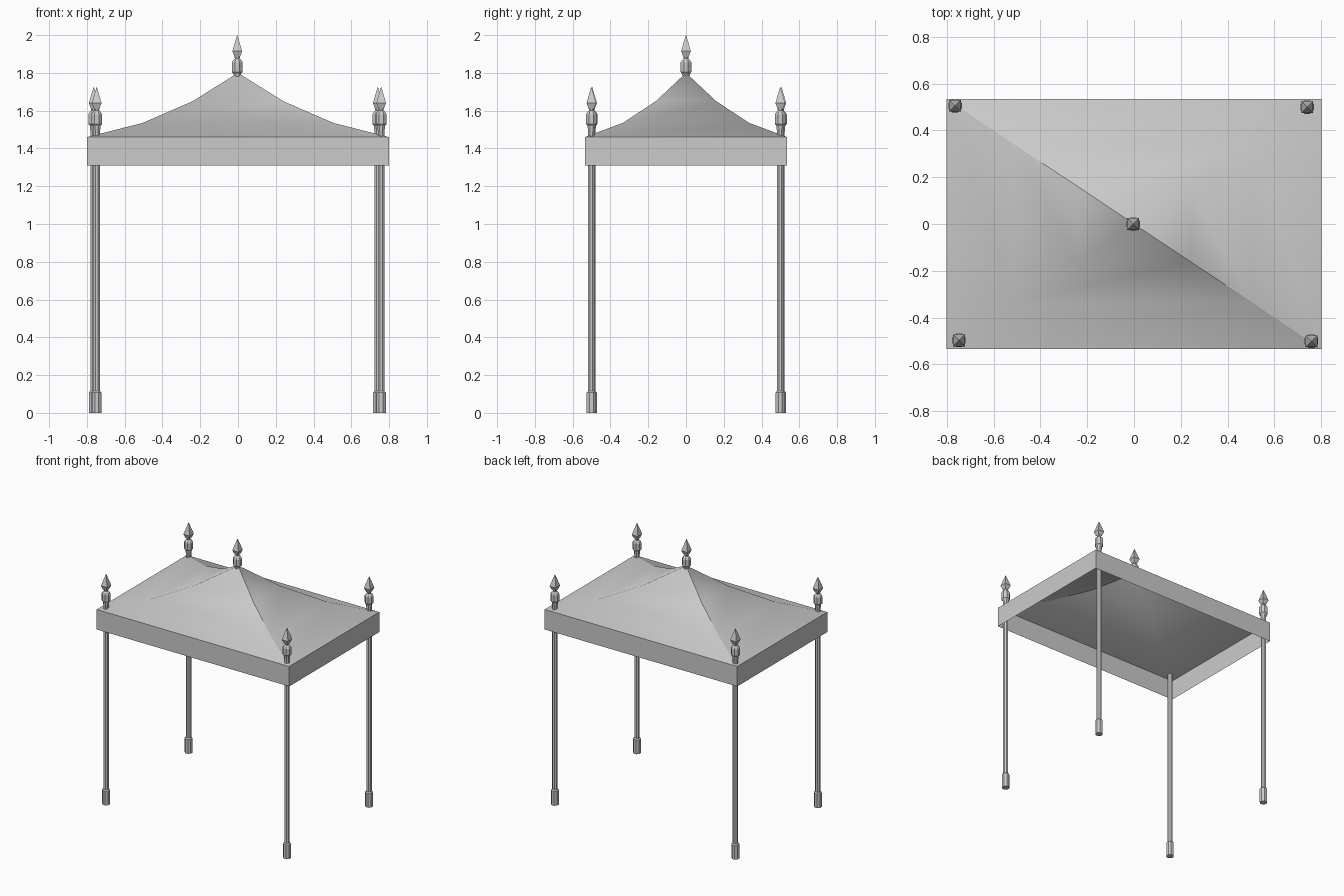
import bpy, bmesh, math

cube = bpy.data.objects.get("Cube")
if cube:
    bpy.data.objects.remove(cube, do_unlink=True)

grey = bpy.data.materials.new("light_grey")
grey.use_nodes = True
grey.diffuse_color = (0.6, 0.6, 0.6, 1)
grey.node_tree.nodes["Principled BSDF"].inputs["Base Color"].default_value = (0.6, 0.6, 0.6, 1)


def finish(name, bm, location=(0, 0, 0)):
    bmesh.ops.recalc_face_normals(bm, faces=bm.faces)
    mesh = bpy.data.meshes.new(name)
    bm.to_mesh(mesh)
    bm.free()
    mesh.materials.append(grey)
    obj = bpy.data.objects.new(name, mesh)
    obj.location = location
    bpy.context.collection.objects.link(obj)
    return obj


def turned(bm, profile, sides):
    """Faceted turned shape from (radius, height) pairs."""
    rings = []
    for r, z in profile:
        angles = [math.tau * (i + 0.5) / sides for i in range(sides)]
        rings.append([bm.verts.new((r * math.cos(a), r * math.sin(a), z)) for a in angles])
    for low, high in zip(rings, rings[1:]):
        for i in range(sides):
            j = (i + 1) % sides
            bm.faces.new((low[i], low[j], high[j], high[i]))
    bm.faces.new(rings[0][::-1])
    bm.faces.new(rings[-1])


def finial(name, x, y, tip):
    # stem, collar and neck, then the square spear point
    bm = bmesh.new()
    turned(bm, [(0.016, -0.27), (0.022, -0.205), (0.031, -0.195), (0.031, -0.145),
                (0.024, -0.133), (0.014, -0.125), (0.017, -0.09)], 8)
    turned(bm, [(0.02, -0.115), (0.036, -0.085), (0.022, -0.05), (0.001, 0)], 4)
    return finish(name, bm, (x, y, tip))


# Canopy roof: concave hipped tent made of rectangular rings
bm = bmesh.new()
rings = []
for x, y, z in [(0.8, 0.535, 1.46), (0.505, 0.335, 1.535), (0.24, 0.16, 1.65)]:
    rings.append([bm.verts.new((sx * x, sy * y, z))
                  for sx, sy in ((-1, -1), (1, -1), (1, 1), (-1, 1))])
apex = bm.verts.new((0, 0, 1.8))
for i in range(4):
    j = (i + 1) % 4
    for low, high in zip(rings, rings[1:]):
        bm.faces.new((low[i], low[j], high[j], high[i]))
    bm.faces.new((rings[-1][i], rings[-1][j], apex))
for face in bm.faces:
    face.smooth = True
# two opposite hips are creased seams
for edge in bm.edges:
    a, b = (v.co for v in edge.verts)
    middle = (a + b) / 2
    if middle.x * middle.y < -0.001 and abs(a.z - b.z) > 0.01:
        edge.smooth = False
finish("canopy_roof", bm)

# Hanging cloth border, open above and below
bm = bmesh.new()
lower, upper = [[bm.verts.new((sx * 0.8, sy * 0.535, z))
                 for sx, sy in ((-1, -1), (1, -1), (1, 1), (-1, 1))] for z in (1.31, 1.46)]
for i in range(4):
    j = (i + 1) % 4
    bm.faces.new((lower[i], lower[j], upper[j], upper[i]))
finish("valance", bm)

# Corner poles with feet and finials, slightly uneven in placement
corners = {"front_right": (-0.748, -0.497), "front_left": (0.758, -0.501),
           "back_right": (-0.764, 0.505), "back_left": (0.74, 0.499)}
for corner, (x, y) in corners.items():
    bm = bmesh.new()
    turned(bm, [(0.019, 0.1), (0.019, 1.48)], 8)
    finish(corner + "_pole", bm, (x, y, 0))
    bm = bmesh.new()
    turned(bm, [(0.027, 0), (0.027, 0.107), (0.02, 0.115)], 8)
    finish(corner + "_foot", bm, (x, y, 0))
    finial(corner + "_finial", x, y, 1.725)

finial("peak_finial", -0.004, 0, 2.0)
